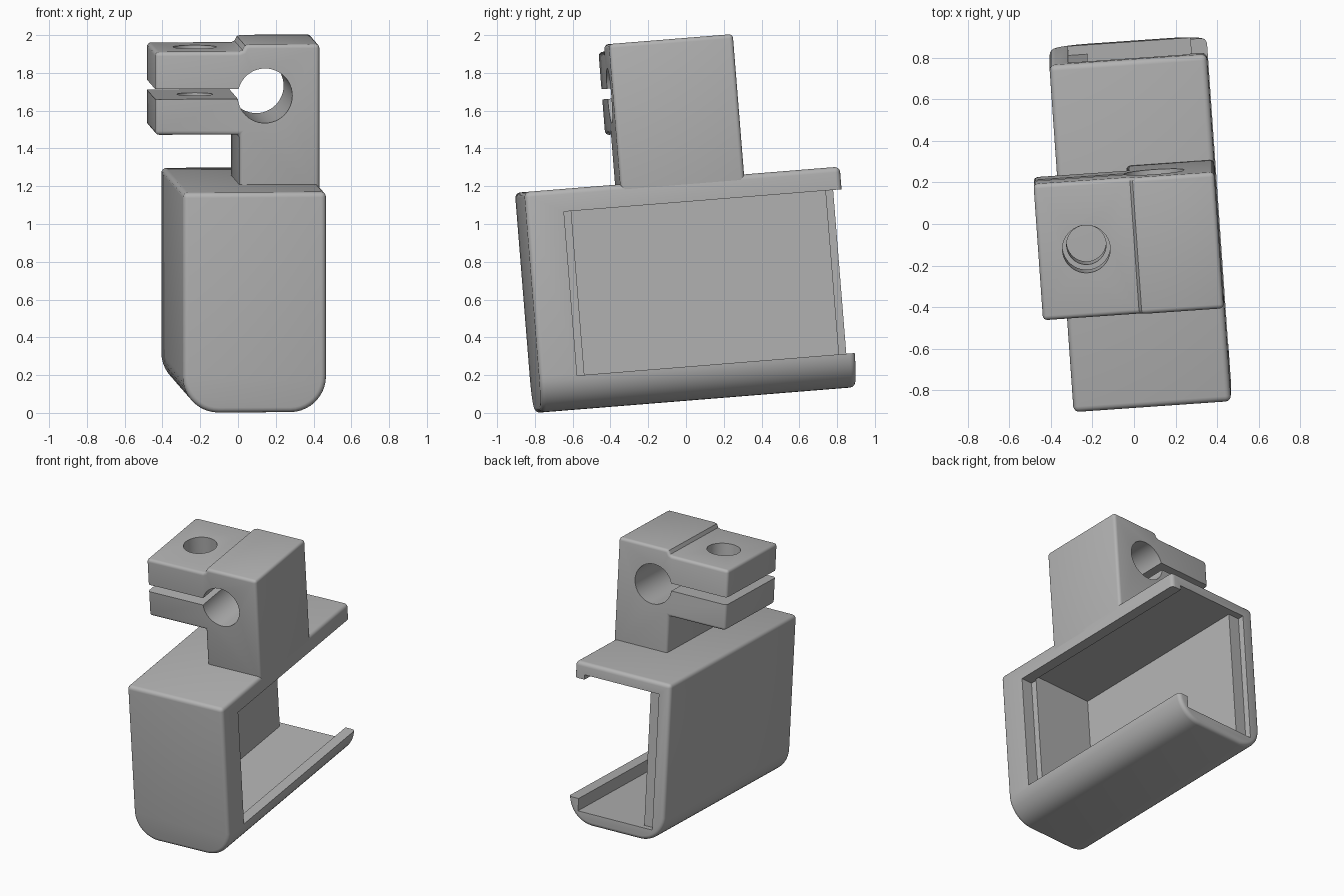
import bpy, bmesh, math
from mathutils import Matrix, Vector

if "Cube" in bpy.data.objects:
    bpy.data.objects.remove(bpy.data.objects["Cube"], do_unlink=True)

# The whole bracket leans forward and turns a little
POSE = (Matrix.Translation((0.03, 0.048, 0.068))
        @ Matrix.Rotation(math.radians(4.6), 4, 'X')
        @ Matrix.Rotation(math.radians(4), 4, 'Z'))

grey = bpy.data.materials.new("plain_grey")
grey.use_nodes = True
colour = (0.45, 0.45, 0.45, 1)
grey.diffuse_color = colour
grey.node_tree.nodes["Principled BSDF"].inputs["Base Color"].default_value = colour


def make_object(name, bm):
    bmesh.ops.recalc_face_normals(bm, faces=bm.faces)
    mesh = bpy.data.meshes.new(name)
    bm.to_mesh(mesh)
    bm.free()
    obj = bpy.data.objects.new(name, mesh)
    bpy.context.collection.objects.link(obj)
    mesh.materials.append(grey)
    return obj


def extrude_profile(name, points, y0, y1):
    """Extrude an x-z outline along y."""
    bm = bmesh.new()
    face = bm.faces.new([bm.verts.new((x, y0, z)) for x, z in points])
    out = bmesh.ops.extrude_face_region(bm, geom=[face])
    verts = [v for v in out["geom"] if isinstance(v, bmesh.types.BMVert)]
    bmesh.ops.translate(bm, verts=verts, vec=(0, y1 - y0, 0))
    return make_object(name, bm)


def box(xs, ys, zs):
    corners = [(xs[0], zs[0]), (xs[1], zs[0]), (xs[1], zs[1]), (xs[0], zs[1])]
    return extrude_profile("cutter", corners, *ys)


def cylinder(radius, depth, centre, along_y=False):
    bm = bmesh.new()
    turn = Matrix.Rotation(math.pi / 2 if along_y else 0, 4, 'X')
    bmesh.ops.create_cone(bm, cap_ends=True, segments=48, radius1=radius, radius2=radius,
                          depth=depth, matrix=Matrix.Translation(centre) @ turn)
    return make_object("cutter", bm)


def finish(obj, round_width, cutters):
    """Round the edges, cut the openings, smooth and pose the part."""
    bpy.context.view_layer.objects.active = obj
    bevel = obj.modifiers.new("rounding", 'BEVEL')
    bevel.width = round_width
    bevel.segments = 4
    bevel.limit_method = 'ANGLE'
    bevel.angle_limit = math.radians(50)
    bpy.ops.object.modifier_apply(modifier=bevel.name)
    for cutter in cutters:
        cut = obj.modifiers.new("cut", 'BOOLEAN')
        cut.operation = 'DIFFERENCE'
        cut.solver = 'EXACT'
        cut.object = cutter
        bpy.ops.object.modifier_apply(modifier=cut.name)
        bpy.data.objects.remove(cutter, do_unlink=True)
    bpy.ops.object.select_all(action='DESELECT')
    obj.select_set(True)
    bpy.ops.object.shade_smooth_by_angle(angle=math.radians(30))
    obj.matrix_world = POSE


# Housing: block with two large rounded lower edges
W, D, H, R = 0.38, 0.84, 1.17, 0.19
outline = [(W, H), (-W, H)]
for side, start in ((-1, 180), (1, 270)):
    for i in range(11):
        t = math.radians(start + 9 * i)
        outline.append((side * (W - R) + R * math.cos(t), R + R * math.sin(t)))
housing = extrude_profile("housing", outline, -D, D)
finish(housing, 0.028, [
    box((-0.20, 0.30), (-0.595, 1), (0.09, 1.085)),   # main cavity, open at the back
    box((0.29, 0.5), (-0.64, 1.1), (0.18, 1.05)),     # side opening between the lips
    box((-0.29, 0.1), (0.795, 1.2), (0.09, 1.085)),   # step in the back wall end
])

# Post with a split clamp arm
L, TOP, ARM_TOP = -0.045, 1.915, 1.877
post = [(L, 1.1), (W, 1.1), (W, TOP), (0.005, TOP), (-0.015, 1.909), (-0.028, 1.884),
        (L, ARM_TOP), (-0.492, ARM_TOP), (-0.492, 1.436), (L, 1.436)]
clamp = extrude_profile("clamp_post", post, -0.33, 0.33)
finish(clamp, 0.022, [
    cylinder(0.145, 2, (0.09, 0, 1.642), along_y=True),  # rod hole
    box((-0.7, 0.05), (-0.6, 0.6), (1.626, 1.68)),       # clamp slot
    cylinder(0.115, 0.4, (-0.26, 0, 1.85)),              # wide upper screw hole
    cylinder(0.095, 0.4, (-0.26, 0, 1.48)),              # narrow lower screw hole
])
